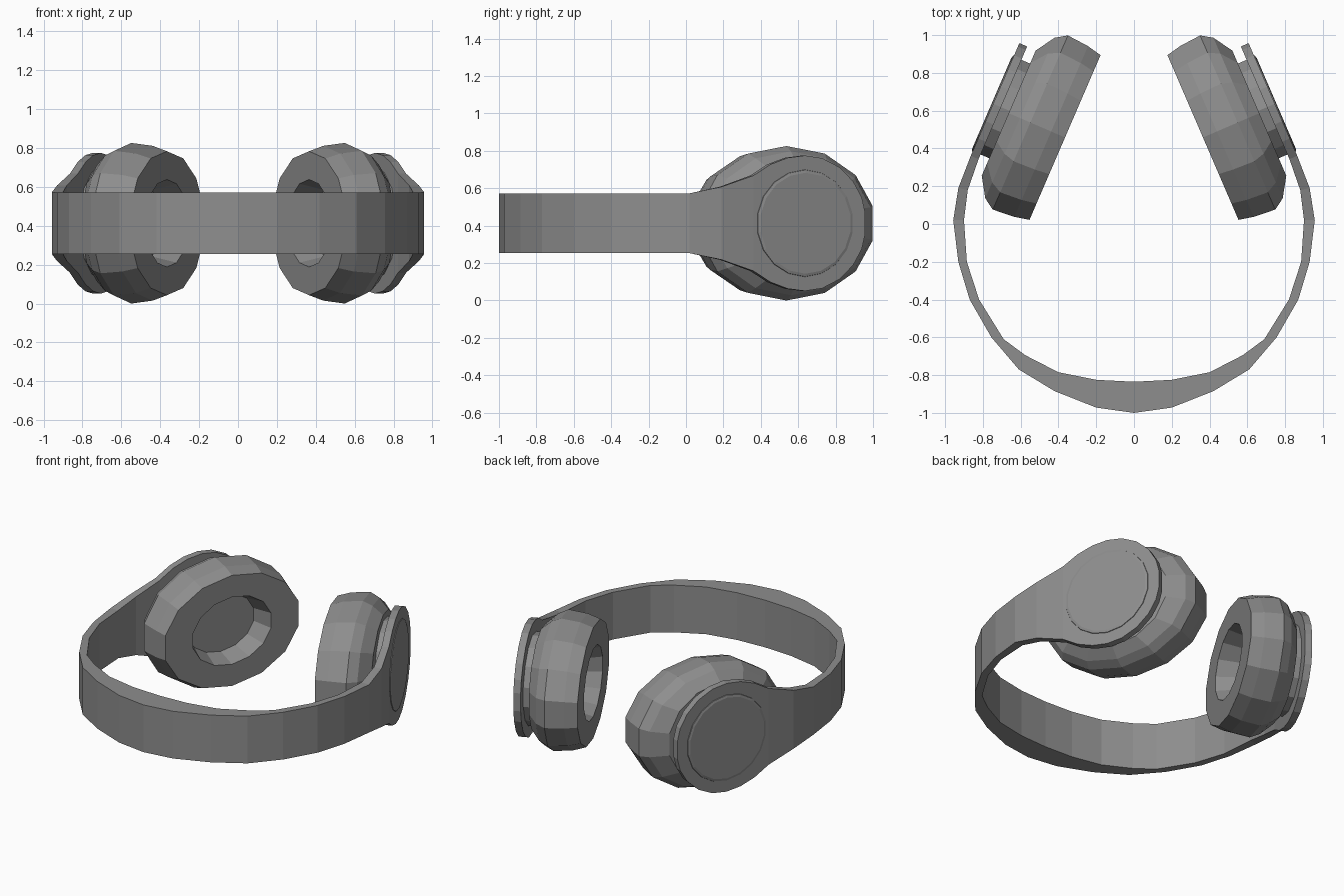
import bpy, bmesh, math
from mathutils import Vector

if "Cube" in bpy.data.objects:
    bpy.data.objects.remove(bpy.data.objects["Cube"])

grey = bpy.data.materials.new("mid_grey")
grey.diffuse_color = (0.27, 0.27, 0.27, 1)
grey.use_nodes = True
grey.node_tree.nodes["Principled BSDF"].inputs["Base Color"].default_value = grey.diffuse_color

ZC = 0.413                              # height of the band and cup centres
N = Vector((0.918, 0.396, 0))           # outward axis of the right cup
D = Vector((0.396, -0.918, 0))          # along the cup, towards the band
C = Vector((0.36, 0.47, ZC))            # centre of the right cushion face


def cup_point(d, z, t):
    return C + D * d + N * t + Vector((0, 0, z))


def finish(name, bm):
    bmesh.ops.recalc_face_normals(bm, faces=bm.faces)
    me = bpy.data.meshes.new(name)
    bm.to_mesh(me)
    bm.free()
    me.materials.append(grey)
    ob = bpy.data.objects.new(name, me)
    bpy.context.collection.objects.link(ob)
    return ob


def loft(name, loops, side=1):
    """Skin between equal loops of points and cap both ends."""
    bm = bmesh.new()
    rings = [[bm.verts.new((p.x * side, p.y, p.z)) for p in lp] for lp in loops]
    for a, b in zip(rings, rings[1:]):
        for i in range(len(a)):
            j = (i + 1) % len(a)
            bm.faces.new((a[i], a[j], b[j], b[i]))
    bm.faces.new(rings[0])
    bm.faces.new(rings[-1])
    return finish(name, bm)


def lathe(name, profile, n, side, shift=0.0):
    """Elliptical rings (d radius, z radius, offset along the cup axis)."""
    ang = [2 * math.pi * (i + 0.5) / n for i in range(n)]
    loops = [[cup_point(shift + rd * math.cos(a), rz * math.sin(a), t) for a in ang]
             for rd, rz, t in profile]
    return loft(name, loops, side)


# Headband: outer xy, inner xy and half height, from the middle to the right
half = [((0, -1.0), (0, -0.835), 0.158), ((0.2, -0.972), (0.2, -0.825), 0.158),
        ((0.42, -0.885), (0.4, -0.785), 0.158), ((0.61, -0.77), (0.575, -0.695), 0.158),
        ((0.755, -0.6), (0.69, -0.61), 0.158), ((0.87, -0.4), (0.82, -0.4), 0.158),
        ((0.93, -0.2), (0.885, -0.2), 0.158), ((0.957, 0.02), (0.9, 0.02), 0.16),
        ((0.93, 0.19), (0.88, 0.18), 0.195)]
stations = [(Vector((*o, ZC)), Vector((*i, ZC)), h) for o, i, h in half]
# the band end flares into a rounded plate over the cup
for d, h in [(0.3, 0.255), (0.2, 0.315), (0.1, 0.35), (0, 0.362), (-0.1, 0.348),
             (-0.2, 0.3), (-0.28, 0.225), (-0.33, 0.14), (-0.35, 0.06)]:
    stations.append((cup_point(d, 0, 0.42), cup_point(d, 0, 0.375), h))


def flip(v):
    return Vector((-v.x, v.y, v.z))


full = [(flip(o), flip(i), h) for o, i, h in reversed(stations[1:])] + stations
sections = []
for o, i, h in full:
    up = Vector((0, 0, h))
    sections.append([o - up, o + up, i + up, i - up])
loft("headband", sections)

for side, tag in ((1, "right"), (-1, "left")):
    # Ear cushion and shell with a sunken ear opening
    lathe(tag + "_ear_cup",
          [(0.24, 0.19, 0.13), (0.285, 0.225, 0.0), (0.487, 0.37, 0.0),
           (0.505, 0.398, 0.08), (0.515, 0.413, 0.2), (0.475, 0.385, 0.26),
           (0.37, 0.33, 0.325)], 14, side, 0.013)
    # Joint between cup and plate
    lathe(tag + "_joint", [(0.28, 0.29, 0.31), (0.28, 0.29, 0.38)], 14, side)
    # Round cover on the outside of the plate
    lathe(tag + "_cover", [(0.285, 0.29, 0.41), (0.28, 0.285, 0.424),
                           (0.265, 0.27, 0.428)], 18, side)
